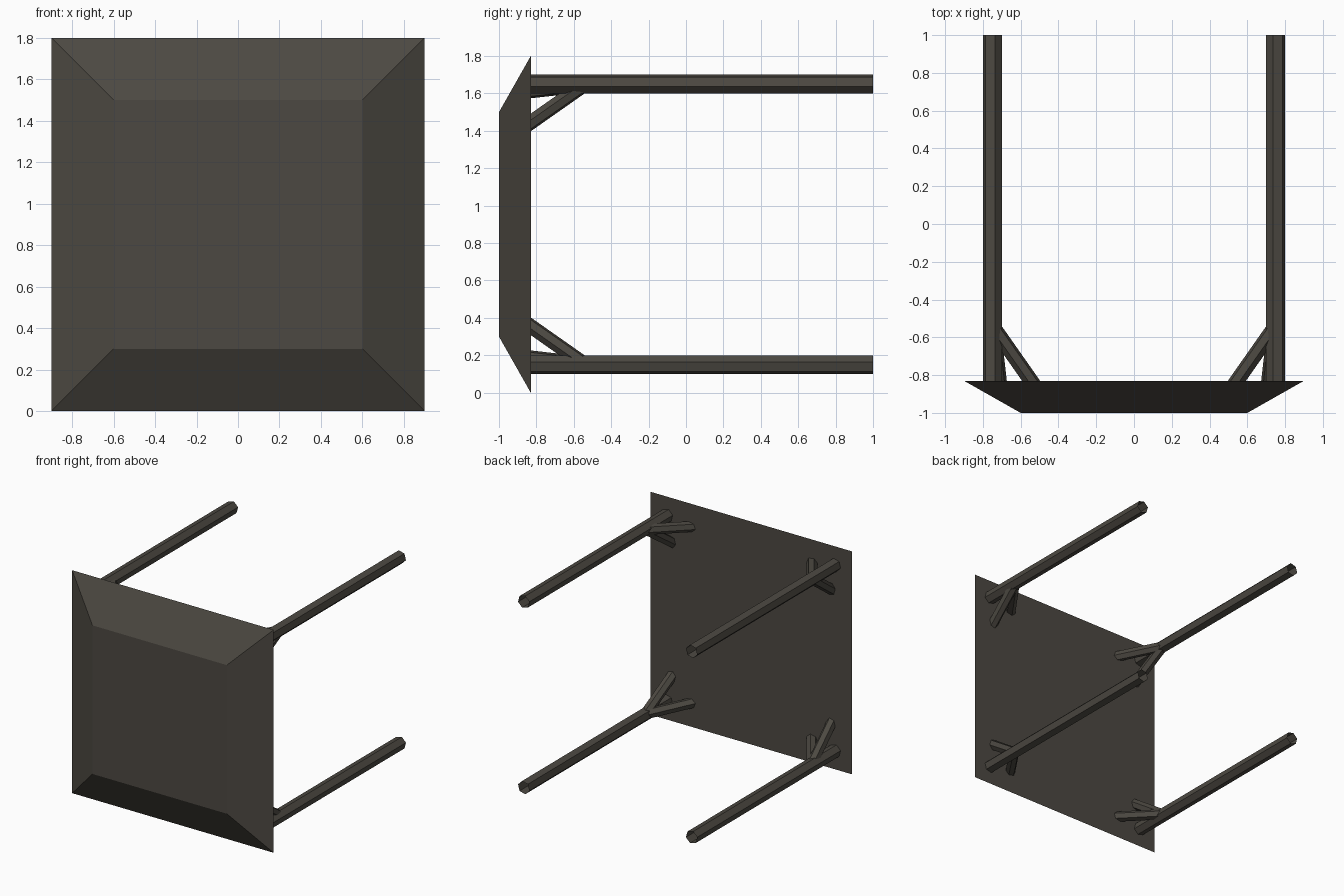
import bpy, bmesh, math
from mathutils import Vector

if "Cube" in bpy.data.objects:
    bpy.data.objects.remove(bpy.data.objects["Cube"])

mat = bpy.data.materials.new("dark brown metal")
mat.diffuse_color = (0.073, 0.066, 0.054, 1)
mat.use_nodes = True
mat.node_tree.nodes["Principled BSDF"].inputs["Base Color"].default_value = mat.diffuse_color

MID = 0.9       # height of the symmetry axis
BACK = -0.83    # rear plane of the panel


def finish(name, bm):
    bmesh.ops.recalc_face_normals(bm, faces=bm.faces)
    me = bpy.data.meshes.new(name)
    bm.to_mesh(me)
    bm.free()
    me.materials.append(mat)
    ob = bpy.data.objects.new(name, me)
    bpy.context.collection.objects.link(ob)
    return ob


def hex_bar(name, a, b, r, twist, sx, sz, flat_y=False):
    """Open six-sided bar from a to b, mirrored by sx / sz about the centre."""
    a, b = Vector(a), Vector(b)
    d = (b - a).normalized()
    u = (Vector((1, 0, 0)) - d * d.x).normalized()
    v = u.cross(d)
    if v.z < 0:
        v = -v
    bm = bmesh.new()
    rings = []
    for p in (a, b):
        ring = []
        for k in range(6):
            t = math.radians(twist + 60 * k)
            q = p + u * r * math.cos(t) + v * r * math.sin(t)
            if flat_y and p is a:
                q += d * ((BACK - q.y) / d.y)   # trim flush with the panel
            ring.append(bm.verts.new((q.x * sx, q.y, MID + q.z * sz)))
        rings.append(ring)
    for k in range(6):
        j = (k + 1) % 6
        bm.faces.new((rings[0][k], rings[0][j], rings[1][j], rings[1][k]))
    return finish(name, bm)


# bevelled panel
bm = bmesh.new()
rings = []
for y, h in ((-1.0, 0.6), (BACK, 0.9)):
    rings.append([bm.verts.new((x * h, y, MID + z * h))
                  for x, z in ((-1, -1), (1, -1), (1, 1), (-1, 1))])
for ring in rings:
    bm.faces.new(ring)
for k in range(4):
    j = (k + 1) % 4
    bm.faces.new((rings[0][k], rings[0][j], rings[1][j], rings[1][k]))
finish("panel", bm)

# four rods, each with two diagonal braces
for sx, side in ((1, "right"), (-1, "left")):
    for sz, level in ((1, "upper"), (-1, "lower")):
        tag = level + "_" + side
        hex_bar("rod_" + tag, (0.75, BACK, 0.75), (0.75, 1.0, 0.75),
                0.052, -15, sx, sz)
        hex_bar("inward_brace_" + tag, (0.545, BACK, 0.713),
                (0.745, -0.545, 0.745), 0.04, 15, sx, sz, True)
        hex_bar("vertical_brace_" + tag, (0.713, BACK, 0.545),
                (0.745, -0.545, 0.745), 0.04, 15, sx, sz, True)
